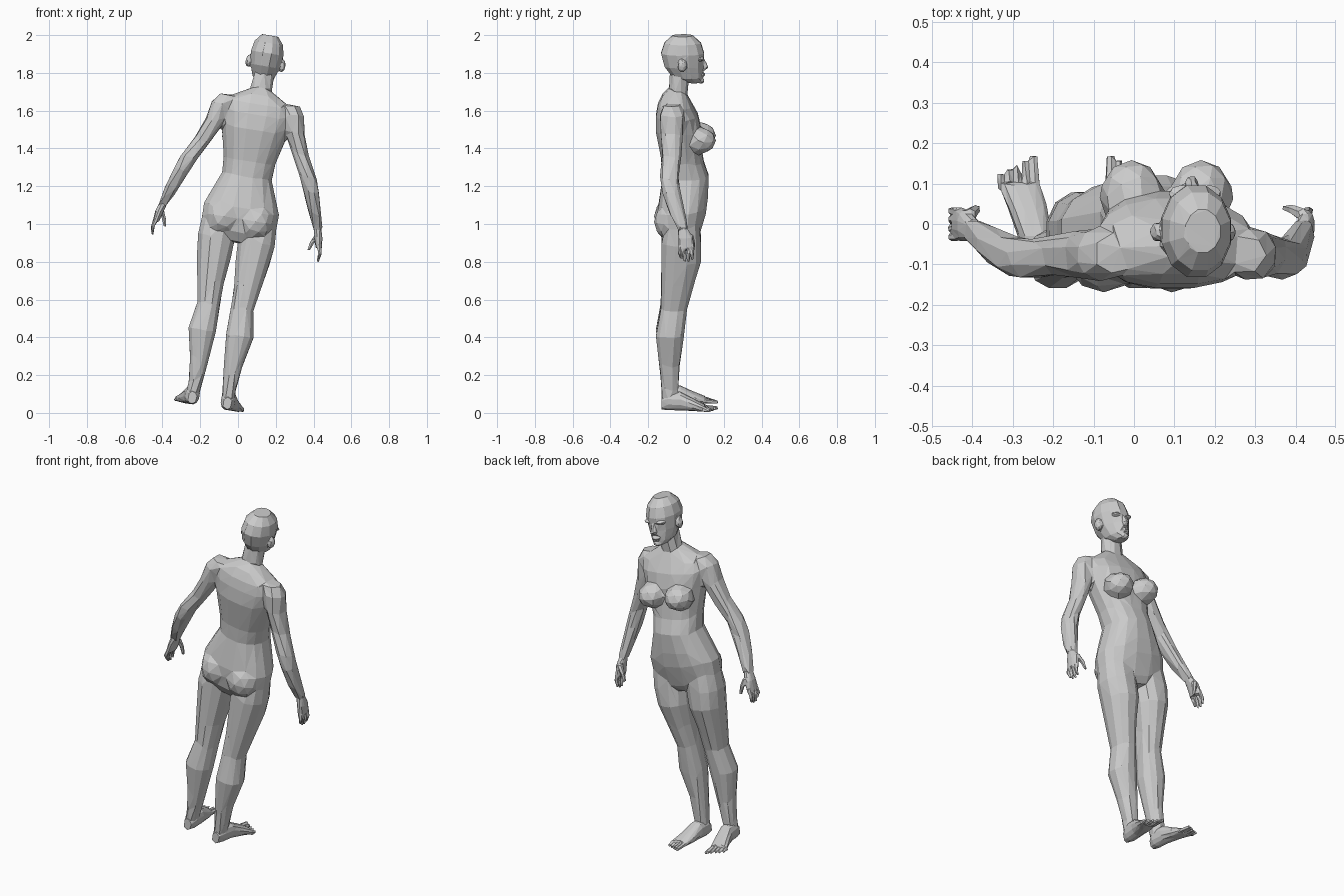
import bpy, bmesh, math
from mathutils import Matrix, Vector

# The figure is modelled upright and symmetric, then leaned sideways
LEAN = Matrix.Translation((-0.155, 0, 0.03)) @ Matrix.Rotation(math.asin(0.163), 4, 'Y')


def loft(bm, rings, axis='z', sides=12, power=0.9, mirror=False):
    """Skin rings of (x, y, z, radius_x, other radius); optionally on both sides."""
    for s in ((1, -1) if mirror else (1,)):
        loops = []
        for x, y, z, ra, rb in rings:
            loop = []
            for i in range(sides):
                t = 2 * math.pi * (i + 0.5) / sides
                c, d = math.cos(t), math.sin(t)
                a = math.copysign(abs(c) ** power, c) * ra
                b = math.copysign(abs(d) ** power, d) * rb
                p = (x + a, y + b, z) if axis == 'z' else (x + a, y, z + b)
                loop.append(bm.verts.new((s * p[0], p[1], p[2])))
            loops.append(loop)
        for lo, hi in zip(loops, loops[1:]):
            for i in range(sides):
                j = (i + 1) % sides
                bm.faces.new((lo[i], lo[j], hi[j], hi[i]))
        bm.faces.new(loops[0][::-1])
        bm.faces.new(loops[-1])


def ball(bm, centre, radii, mirror=False):
    for s in ((1, -1) if mirror else (1,)):
        m = Matrix.Translation((s * centre[0], centre[1], centre[2])) @ Matrix.Diagonal((*radii, 1))
        bmesh.ops.create_icosphere(bm, subdivisions=2, radius=1, matrix=m)


def fuse(name, bm, voxel, smooth, tris):
    """Merge overlapping masses into one skin and reduce it to low-poly facets."""
    bmesh.ops.recalc_face_normals(bm, faces=bm.faces)
    mesh = bpy.data.meshes.new(name)
    bm.to_mesh(mesh)
    bm.free()
    ob = bpy.data.objects.new(name, mesh)
    bpy.context.collection.objects.link(ob)
    bpy.context.view_layer.objects.active = ob
    rm = ob.modifiers.new("skin", 'REMESH')
    rm.mode, rm.voxel_size = 'VOXEL', voxel
    bpy.ops.object.modifier_apply(modifier=rm.name)
    if smooth:
        sm = ob.modifiers.new("blend", 'SMOOTH')
        sm.factor, sm.iterations = 0.5, smooth
        bpy.ops.object.modifier_apply(modifier=sm.name)
    dc = ob.modifiers.new("facets", 'DECIMATE')
    dc.ratio = tris / (2 * max(1, len(ob.data.polygons)))
    bpy.ops.object.modifier_apply(modifier=dc.name)
    ob.data.transform(LEAN)
    for p in ob.data.polygons:
        p.use_smooth = False
    return ob


# Torso: (height, back y, front y, half width)
body = bmesh.new()
torso = [(.89, -.10, .05, .06), (.93, -.13, .075, .15), (1.0, -.145, .095, .205),
         (1.06, -.15, .11, .205), (1.13, -.14, .118, .18), (1.24, -.125, .123, .135),
         (1.32, -.13, .095, .14), (1.42, -.15, .08, .162), (1.50, -.163, .08, .182),
         (1.57, -.16, .065, .20), (1.625, -.15, .035, .195), (1.67, -.13, .01, .115),
         (1.70, -.105, 0, .06)]
loft(body, [(0, (b + f) / 2, w, hw, (f - b) / 2) for w, b, f, hw in torso], sides=16, power=.85)
# Neck
loft(body, [(0, -.06, 1.62, .075, .07), (0, -.045, 1.69, .06, .055),
            (0, -.037, 1.74, .057, .05), (0, -.03, 1.80, .055, .055)])
# Breasts and buttocks
ball(body, (.087, .068, 1.445), (.08, .092, .072), True)
ball(body, (.085, -.085, 1.01), (.095, .085, .1), True)
# Arms
loft(body, [(.165, -.075, 1.65, .05, .045), (.188, -.075, 1.60, .062, .066),
            (.213, -.075, 1.51, .053, .062), (.26, -.075, 1.40, .047, .053),
            (.318, -.088, 1.29, .047, .05), (.347, -.08, 1.22, .045, .05),
            (.385, -.05, 1.11, .036, .044), (.412, -.018, 1.03, .028, .033),
            (.415, -.015, 1.015, .024, .028)], mirror=True)
# Legs
loft(body, [(.11, -.02, 1.02, .09, .09), (.108, -.025, .90, .101, .108),
            (.104, -.025, .80, .094, .108), (.1, -.045, .67, .075, .088),
            (.09, -.065, .54, .062, .073), (.101, -.085, .40, .076, .077),
            (.091, -.087, .24, .051, .056), (.092, -.085, .11, .036, .047),
            (.095, -.085, .05, .036, .045)], mirror=True)
fuse("body", body, .009, 4, 900)

# Head: skull and jaw, nose, brow, lips, ears
head = bmesh.new()
loft(head, [(0, .045, 1.742, .03, .045), (0, .01, 1.77, .06, .083),
            (0, -.012, 1.83, .08, .105), (0, -.018, 1.90, .09, .118),
            (0, -.018, 1.955, .079, .1), (0, -.018, 1.995, .045, .055)], power=1)
loft(head, [(0, .085, 1.87, .008, .012), (0, .097, 1.825, .017, .024),
            (0, .09, 1.808, .014, .014)], sides=8)
ball(head, (.035, .075, 1.875), (.032, .022, .01), True)
ball(head, (0, .085, 1.785), (.028, .018, .012))
ball(head, (0, .078, 1.752), (.026, .02, .016))
ball(head, (.09, -.02, 1.845), (.017, .024, .034), True)
fuse("head", head, .005, 1, 420)

# Hands: palm, four fingers, thumb
hands = bmesh.new()
loft(hands, [(.413, -.016, 1.03, .022, .026), (.427, -.004, .98, .022, .04),
             (.437, 0, .925, .017, .043)], mirror=True)
for i, tip in enumerate((.872, .856, .854, .864)):
    y = -.033 + .022 * i
    loft(hands, [(.436, y, .94, .012, .01), (.448, y, .90, .011, .0095),
                 (.444, y * .9 + .004, tip, .006, .006)], sides=6, mirror=True)
loft(hands, [(.42, .022, .995, .016, .016), (.398, .036, .95, .013, .012),
             (.385, .04, .905, .007, .007)], sides=6, mirror=True)
fuse("hands", hands, .004, 0, 480)

# Feet: sole and instep, five toes
feet = bmesh.new()
loft(feet, [(.094, -.13, .036, .024, .032), (.095, -.095, .05, .038, .05),
            (.1, -.03, .05, .042, .05), (.115, .04, .032, .05, .032),
            (.135, .10, .018, .054, .018)], axis='y', mirror=True)
for i in range(5):
    x, r = .095 + .021 * i, .015 if i == 0 else .0095
    loft(feet, [(x, .085, .018, r, .014), (x + .002, .168 - .011 * i, .012, r * .75, .009)],
         axis='y', sides=6, mirror=True)
fuse("feet", feet, .004, 0, 360)
